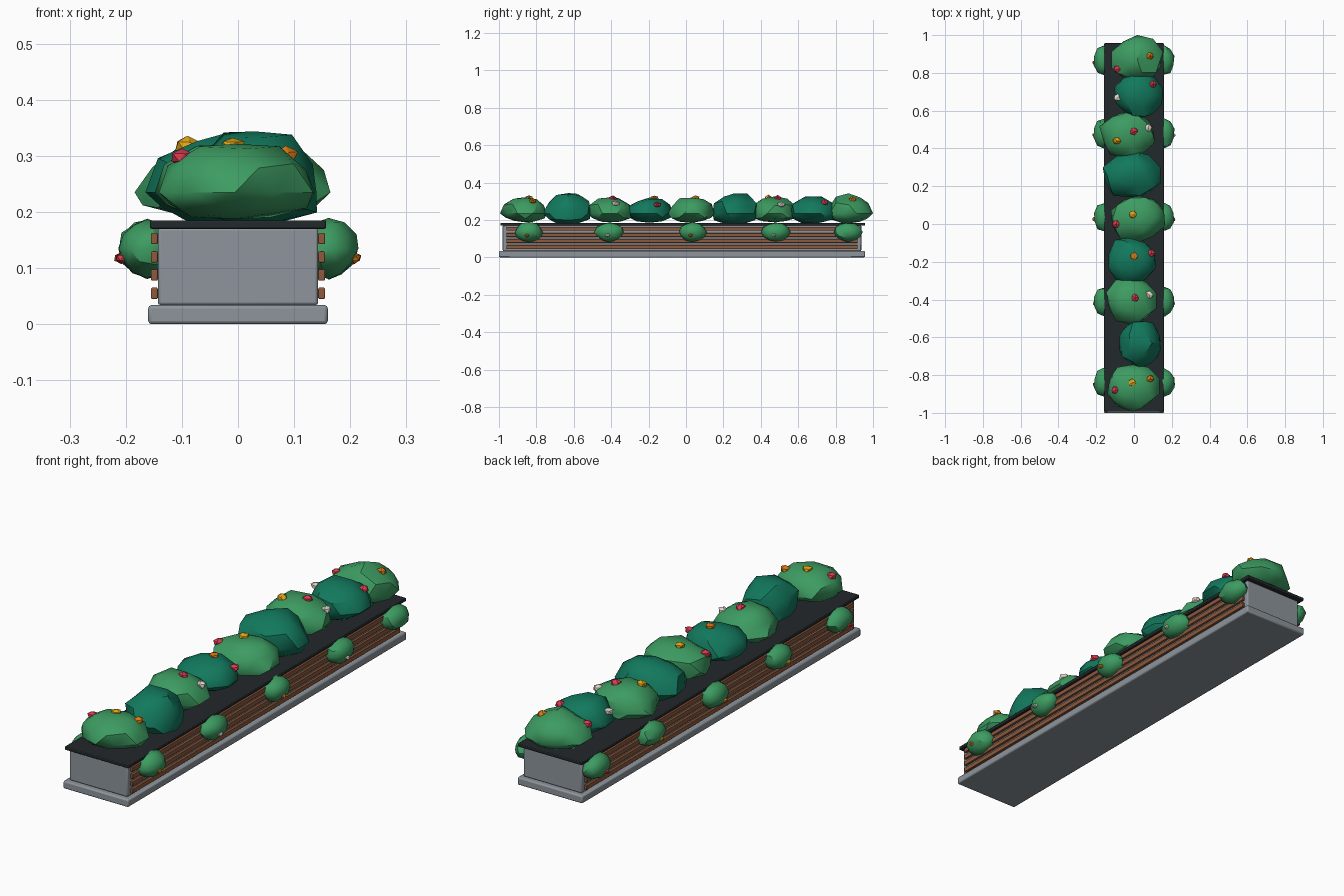
import bpy, bmesh, random
from mathutils import Vector

if "Cube" in bpy.data.objects:
    bpy.data.objects.remove(bpy.data.objects["Cube"])
random.seed(4)


def material(name, *rgb):
    m = bpy.data.materials.new(name)
    m.use_nodes = True
    m.diffuse_color = (*rgb, 1)
    m.node_tree.nodes["Principled BSDF"].inputs["Base Color"].default_value = (*rgb, 1)
    return m


concrete = material("grey concrete", .27, .30, .33)
rim_dark = material("dark rim", .016, .021, .024)
wood = material("brown wood", .27, .10, .045)
leaf = material("light leaf green", .046, .33, .12)
deep = material("deep leaf green", .006, .19, .11)
red = material("red petal", .70, .04, .075)
orange = material("orange petal", .70, .19, .007)
yellow = material("yellow petal", .74, .37, .008)
white = material("cream petal", .75, .68, .60)


def finish(bm, name, mat, angle):
    me = bpy.data.meshes.new(name)
    bm.to_mesh(me)
    bm.free()
    me.materials.append(mat)
    ob = bpy.data.objects.new(name, me)
    bpy.context.collection.objects.link(ob)
    bpy.ops.object.select_all(action="DESELECT")
    ob.select_set(True)
    bpy.context.view_layer.objects.active = ob
    bpy.ops.object.shade_smooth_by_angle(angle=angle)
    return ob


def box(name, mat, lo, hi, bevel):
    lo, hi = Vector(lo), Vector(hi)
    bm = bmesh.new()
    bmesh.ops.create_cube(bm, size=1)
    for v in bm.verts:
        v.co = (lo + hi) / 2 + v.co * (hi - lo)
    ob = finish(bm, name, mat, .6)
    mod = ob.modifiers.new("soft edges", "BEVEL")
    mod.width, mod.segments = bevel, 2
    return ob


def blob(name, mat, centre, size, jitter, detail=2, drop=1.0, angle=.6):
    """Lumpy sphere; drop flattens its lower half."""
    bm = bmesh.new()
    bmesh.ops.create_icosphere(bm, subdivisions=detail, radius=1)
    for v in bm.verts:
        p = v.co * random.uniform(1 - jitter, 1 + jitter)
        if p.z < 0:
            p.z *= drop
        v.co = Vector(centre) + p * Vector(size)
    return finish(bm, name, mat, angle)


def flower(mat, bush, start, direction, r=.022):
    hit, at, normal, _ = bush.ray_cast(Vector(start), Vector(direction))
    if hit:
        blob("flower", mat, at, (r, r, r * .75), .15, 1, 1, .5)


# Planter
box("base_plinth", concrete, (-.16, -1, 0), (.16, .957, .034), .006)
box("planter_body", concrete, (-.143, -.98, .034), (.143, .937, .172), .005)
box("top_rim", rim_dark, (-.157, -.993, .17), (.157, .957, .185), .003)

# Wooden slats along both long sides
for side in (-1, 1):
    for i in range(4):
        z = .045 + i * .0325
        box("side_slat", wood, (side * .149 - .006, -.96, z),
            (side * .149 + .006, .918, z + .02), .002)

# Top bushes: x min, x max, y centre, top, flowers (x, y, colour)
bushes = [
    (-.145, .135, -.86, .325, [(-.1, -.88, red), (-.01, -.84, yellow), (.085, -.82, orange)]),
    (-.09, .15, -.63, .35, [(-.085, -.66, orange)]),
    (-.145, .12, -.405, .325, [(.005, -.39, red), (.08, -.375, white)]),
    (-.15, .12, -.195, .32, [(0, -.17, orange), (.09, -.155, red)]),
    (-.125, .17, .03, .325, [(-.095, 0, red), (-.005, .05, yellow)]),
    (-.165, .14, .26, .35, []),
    (-.18, .11, .475, .325, [(-.09, .44, yellow), (0, .49, red), (.075, .51, white)]),
    (-.1, .15, .68, .335, [(.1, .74, red), (-.085, .67, white)]),
    (-.115, .15, .87, .335, [(-.09, .82, red), (.085, .89, orange)]),
]
for i, (x0, x1, y, top, blooms) in enumerate(bushes):
    bush = blob("top_bush", deep if i % 2 else leaf, ((x0 + x1) / 2, y, .235),
                ((x1 - x0) / 2, .126, top - .235), .09, 2, .55)
    for fx, fy, mat in blooms:
        flower(mat, bush, (fx, fy, 1), (0, 0, -1))

# Side bushes with one flower each
rows = [(-.84, red, orange), (-.41, yellow, white), (.035, orange, orange),
        (.48, yellow, white), (.865, red, None)]
for y, left_mat, right_mat in rows:
    for side, mat in ((-1, left_mat), (1, right_mat)):
        bush = blob("side_bush", leaf, (side * .162, y, .135), (.052, .076, .052), .07)
        if mat:
            flower(mat, bush, (side, y - .01, .118), (-side, 0, 0), .013)
